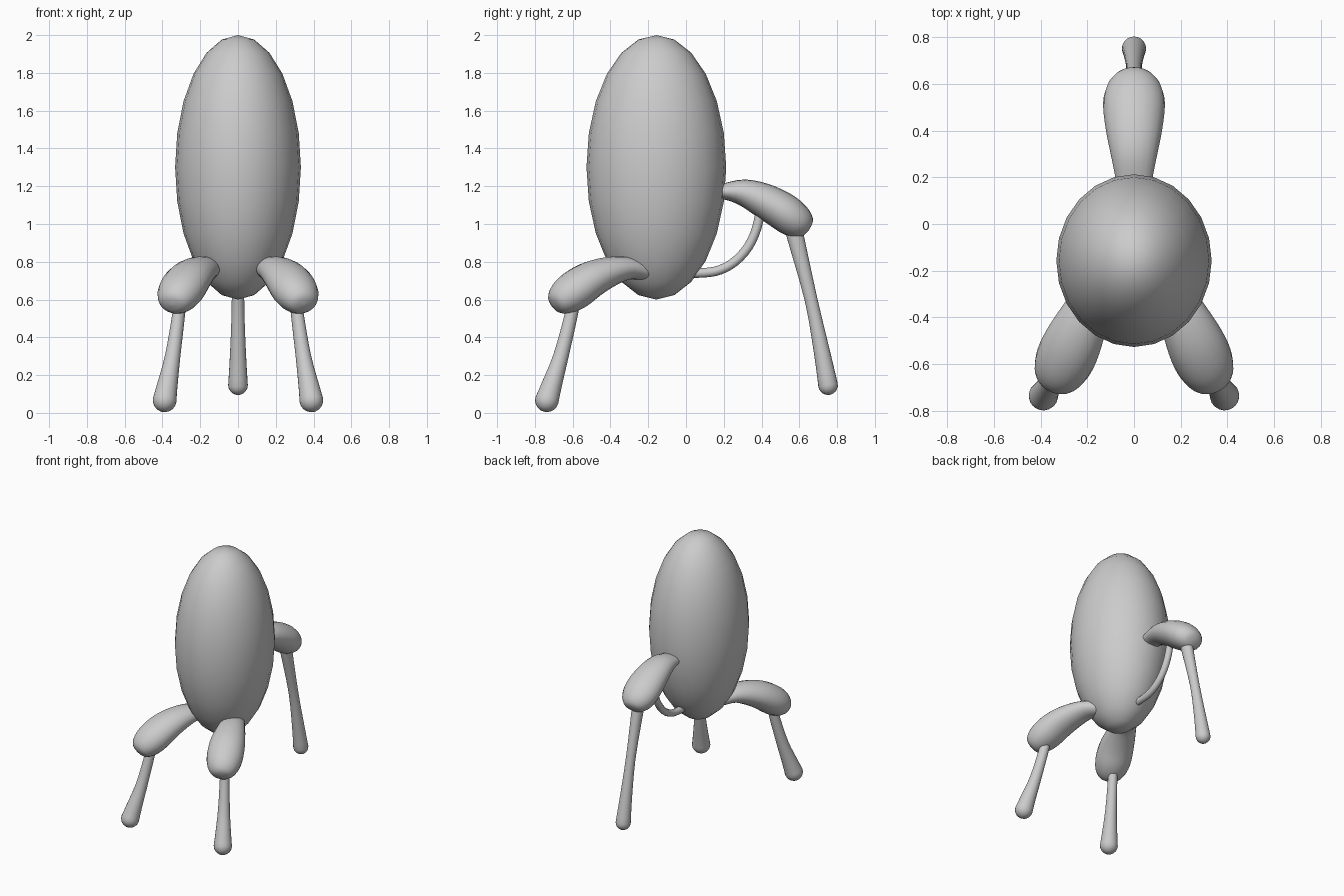
import bpy, bmesh, math
from mathutils import Vector

if "Cube" in bpy.data.objects:
    bpy.data.objects.remove(bpy.data.objects["Cube"])


def smooth(values, steps):
    """Catmull-Rom resampling of a list of equal-length tuples."""
    p = [Vector(v) for v in values]
    out = []
    for i in range(len(p) - 1):
        a, b, c, d = p[max(i - 1, 0)], p[i], p[i + 1], p[min(i + 2, len(p) - 1)]
        for s in range(steps):
            t = s / steps
            out.append(0.5 * (2 * b + (c - a) * t + (2 * a - 5 * b + 4 * c - d) * t * t
                              + (3 * b - a - 3 * c + d) * t ** 3))
    out.append(p[-1])
    return out


def sweep(name, stations, origin, heading, steps=3, sides=20, round_end=False):
    """Elliptical loft; stations are (distance out, height, half width, half depth)."""
    head = Vector((heading[0], heading[1], 0)).normalized()
    side = Vector((-head.y, head.x, 0))
    base = Vector((origin[0], origin[1], 0))
    rows = [tuple(r) for r in smooth(stations, steps)]
    if round_end:
        (u0, z0, *_), (u, z, w, h) = rows[-2], rows[-1]
        length = math.hypot(u - u0, z - z0)
        du, dz = (u - u0) / length, (z - z0) / length
        for k in range(1, 6):
            a = k * math.pi / 10
            s, c = math.sin(a), max(math.cos(a), 0.02)
            rows.append((u + du * w * s, z + dz * w * s, w * c, h * c))
    centres = [base + head * r[0] + Vector((0, 0, r[1])) for r in rows]
    bm = bmesh.new()
    rings = []
    for i, r in enumerate(rows):
        tangent = (centres[min(i + 1, len(rows) - 1)] - centres[max(i - 1, 0)]).normalized()
        normal = tangent.cross(side)
        w, h = max(r[2], 0.001), max(r[3], 0.001)
        rings.append([bm.verts.new(centres[i]
                                   + side * w * math.cos(2 * math.pi * k / sides)
                                   + normal * h * math.sin(2 * math.pi * k / sides))
                      for k in range(sides)])
    for a, b in zip(rings, rings[1:]):
        for k in range(sides):
            n = (k + 1) % sides
            bm.faces.new((a[k], a[n], b[n], b[k]))
    bm.faces.new(rings[0])
    bm.faces.new(rings[-1])
    bmesh.ops.recalc_face_normals(bm, faces=bm.faces)
    for f in bm.faces:
        f.smooth = True
    mesh = bpy.data.meshes.new(name)
    bm.to_mesh(mesh)
    bm.free()
    ob = bpy.data.objects.new(name, mesh)
    bpy.context.collection.objects.link(ob)
    return ob


# Egg-shaped body
bpy.ops.mesh.primitive_uv_sphere_add(segments=24, ring_count=12, radius=1,
                                     location=(0, -0.157, 1.3))
body = bpy.context.object
body.name = "body"
body.scale = (0.333, 0.37, 0.7)
bpy.ops.object.shade_smooth()

# Two front legs
thigh = [(-0.06, 0.745, .06, .045), (0.05, 0.765, .085, .06), (0.16, 0.747, .107, .08),
         (0.27, 0.705, .124, .097), (0.36, 0.65, .125, .104), (0.43, 0.605, .105, .09),
         (0.475, 0.577, .065, .055), (0.486, 0.57, 0, 0)]
shin = [(0, 0.60, .034, .036), (0.022, 0.50, .034, .036), (0.08, 0.30, .041, .041),
        (0.135, 0.15, .054, .054), (0.165, 0.067, .063, .063)]
for label, sx in (("left", 1), ("right", -1)):
    sweep("front_thigh_" + label, thigh, (0.15 * sx, -0.26), (0.415 * sx, -0.91))
    sweep("front_shin_" + label, shin, (0.306 * sx, -0.593), (0.5 * sx, -0.87),
          round_end=True)

# Taller rear leg
sweep("rear_thigh",
      [(0.12, 1.16, .07, .035), (0.2, 1.172, .08, .043), (0.3, 1.167, .1, .07),
       (0.4, 1.13, .12, .09), (0.5, 1.075, .132, .1), (0.56, 1.033, .126, .098),
       (0.61, 0.997, .102, .082), (0.642, 0.973, .06, .05), (0.65, 0.967, 0, 0)],
      (0, 0), (0, 1))
sweep("rear_shin",
      [(0.56, 1.02, .045, .047), (0.58, 0.93, .04, .045), (0.662, 0.6, .033, .034),
       (0.72, 0.32, .042, .043), (0.752, 0.147, .052, .052)],
      (0, 0), (0, 1), round_end=True)

# Curved tube from the rear leg to the underside of the body
r = 0.025
sweep("tube", [(u, z, r, r) for u, z in
               ((0.0, 0.74), (0.1, 0.742), (0.18, 0.757), (0.26, 0.802),
                (0.33, 0.88), (0.375, 0.98), (0.395, 1.08))],
      (0, 0), (0, 1), sides=12)
